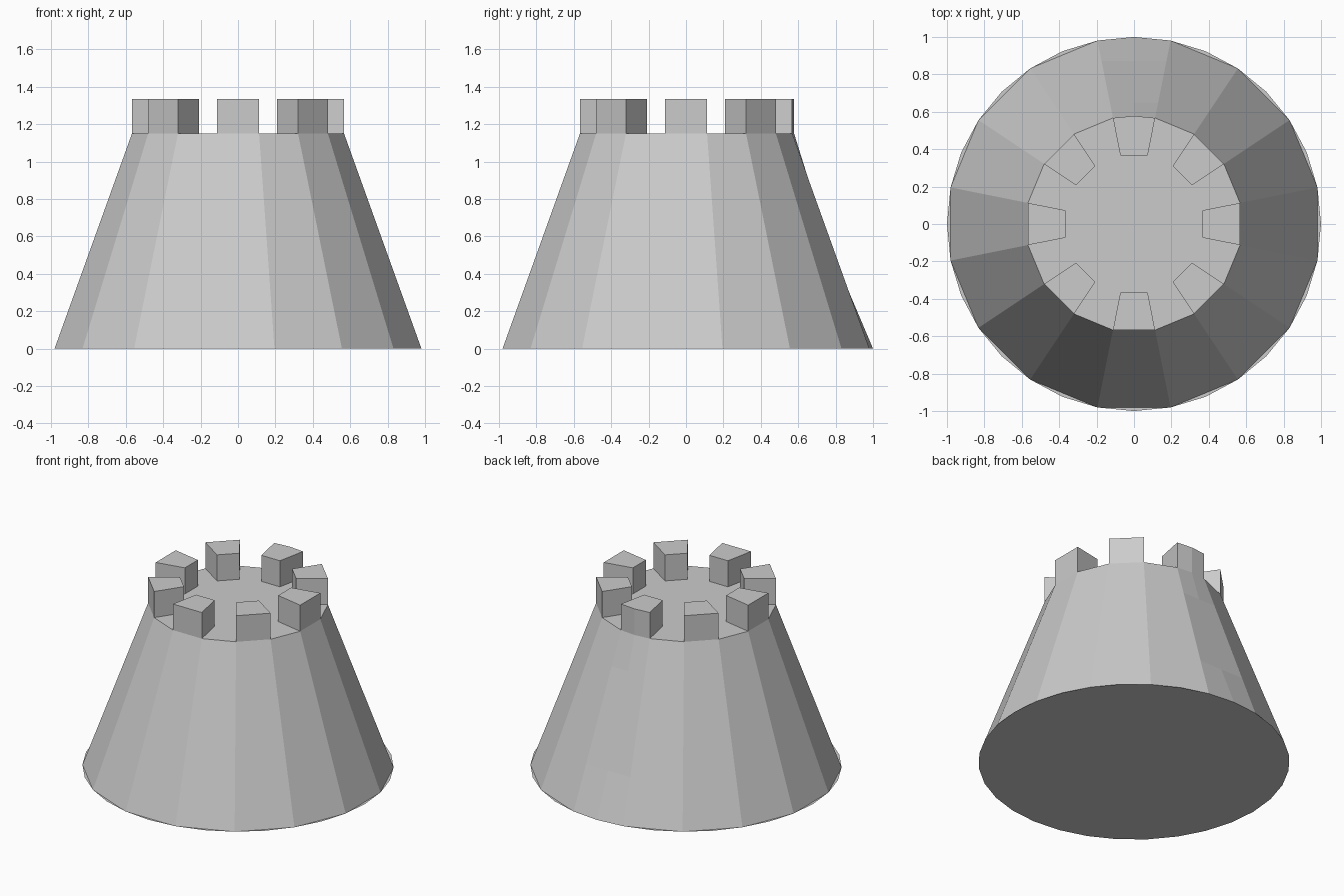
import bpy, bmesh
from math import sin, cos, pi, radians

if "Cube" in bpy.data.objects:
    bpy.data.objects.remove(bpy.data.objects["Cube"])

R_BASE, R_TOP, R_INNER = 1.0, 0.578, 0.373
Z_DECK, Z_TOP = 1.15, 1.335
FLAT = cos(pi / 16)


def finish(bm, name):
    bmesh.ops.recalc_face_normals(bm, faces=bm.faces)
    mesh = bpy.data.meshes.new(name)
    bm.to_mesh(mesh)
    bm.free()
    obj = bpy.data.objects.new(name, mesh)
    bpy.context.collection.objects.link(obj)
    return obj


def polar(r, deg, z):
    a = radians(deg)
    return (r * cos(a), r * sin(a), z)


# Sixteen-sided tapered wall; the back panel has a seam that bulges at its ends
bm = bmesh.new()
rings = []
for z, bulge in ((0, 1), (0.3, 0), (0.92, 0), (Z_DECK, 1)):
    r = R_BASE + (R_TOP - R_BASE) * z / Z_DECK
    ring = [bm.verts.new(polar(r, 101.25 + 22.5 * i, z)) for i in range(16)]
    ring.append(bm.verts.new((0, r if bulge else r * FLAT, z)))
    rings.append(ring)
for low, high in zip(rings, rings[1:]):
    for i in range(17):
        j = (i + 1) % 17
        bm.faces.new((low[i], low[j], high[j], high[i]))
bm.faces.new(rings[-1])
finish(bm, "tower_body")

# Rounder base disc
bm = bmesh.new()
bm.faces.new([bm.verts.new(polar(R_BASE, -11.25 * i, 0)) for i in range(32)])
base = finish(bm, "base_disc")
if base.data.polygons[0].normal.z > 0:
    base.data.flip_normals()

# Eight battlement blocks; the back one follows the seam
for k in range(8):
    mid = 45 * k
    outline = [(R_INNER, mid + 11.25), (R_INNER, mid - 11.25), (R_TOP, mid - 11.25)]
    if mid == 90:
        outline.append((R_TOP, mid))
    outline.append((R_TOP, mid + 11.25))
    bm = bmesh.new()
    face = bm.faces.new([bm.verts.new(polar(r, d, Z_DECK)) for r, d in outline])
    top = bmesh.ops.extrude_face_region(bm, geom=[face], use_keep_orig=True)["geom"]
    for v in top:
        if isinstance(v, bmesh.types.BMVert):
            v.co.z = Z_TOP
    finish(bm, f"battlement_{k + 1}")
